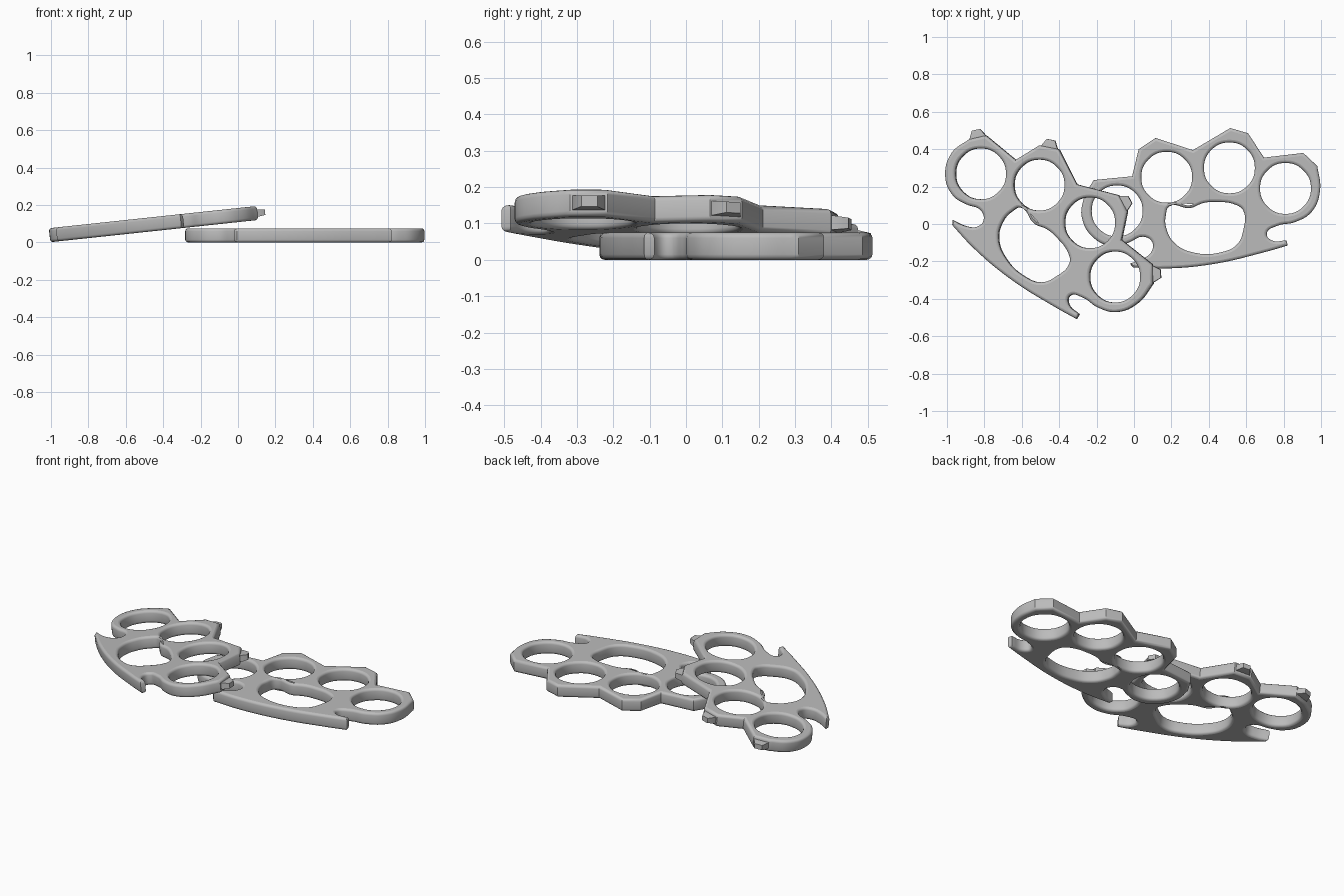
import bpy, math
from mathutils import Matrix, Vector

if "Cube" in bpy.data.objects:
    bpy.data.objects.remove(bpy.data.objects["Cube"], do_unlink=True)

THICK, BEVEL = 0.075, 0.015
steel = bpy.data.materials.new("grey steel")
steel.diffuse_color = (0.5, 0.5, 0.5, 1)
steel.use_nodes = True
steel.node_tree.nodes["Principled BSDF"].inputs["Base Color"].default_value = (0.5, 0.5, 0.5, 1)

# finger holes, and the short flat facet on the crown of each knuckle
HOLES = [(-0.09, 0.07), (0.175, 0.25), (0.51, 0.30), (0.81, 0.19)]
FACETS = [((-0.265, 0.155), (-0.215, 0.235)), ((0.025, 0.40), (0.115, 0.46)),
          ((0.515, 0.513), (0.61, 0.485)), ((0.905, 0.38), (0.98, 0.31))]
VALLEYS = [(-0.01, 0.255), (0.315, 0.395), (0.695, 0.355)]

# lower edge: right ring, right hook, palm, left hook, left ring (smooth points)
RIGHT_RING = [(0.995, 0.18), (0.95, 0.065), (0.86, 0.01), (0.765, -0.01),
              (0.71, -0.05), (0.735, -0.087)]
PALM = [(0.70, -0.15), (0.43, -0.213), (0.165, -0.238)]
LEFT_RING = [(0.05, -0.185), (0.095, -0.145), (0.098, -0.098), (0.05, -0.068),
             (-0.03, -0.10), (-0.11, -0.118), (-0.215, -0.075), (-0.28, 0.04)]
GRIP = [(0.19, 0.095), (0.30, 0.085), (0.37, 0.112), (0.43, 0.118), (0.55, 0.10),
        (0.585, 0.07), (0.585, -0.03), (0.55, -0.11), (0.47, -0.15), (0.33, -0.155),
        (0.22, -0.105), (0.172, -0.02), (0.17, 0.045)]


def outline():
    """Outer contour as (point, is_sharp) pairs."""
    pts = []
    for i, facet in enumerate(FACETS):
        pts += [(p, True) for p in facet]
        if i < len(VALLEYS):
            pts.append((VALLEYS[i], True))
    pts += [(p, False) for p in RIGHT_RING]
    pts += [((0.815, -0.087), True), ((0.822, -0.115), True)]
    pts += [(p, False) for p in PALM]
    pts += [((-0.005, -0.232), True), ((-0.022, -0.212), True)]
    pts += [(p, False) for p in LEFT_RING]
    return pts


def circle(c, r, n=8):
    return [((c[0] + r * math.cos(2 * math.pi * k / n),
              c[1] + r * math.sin(2 * math.pi * k / n)), False) for k in range(n)]


def add_spline(curve, pts):
    s = curve.splines.new("BEZIER")
    s.bezier_points.add(len(pts) - 1)
    s.use_cyclic_u = True
    s.resolution_u = 6
    for bp, (p, sharp) in zip(s.bezier_points, pts):
        bp.co = (p[0], p[1], 0)
        bp.handle_left_type = bp.handle_right_type = "VECTOR" if sharp else "AUTO"


def finish(ob, matrix):
    ob.matrix_world = matrix
    bpy.ops.object.select_all(action="DESELECT")
    ob.select_set(True)
    bpy.context.view_layer.objects.active = ob
    if ob.type == "CURVE":
        bpy.ops.object.convert(target="MESH")
        ob = bpy.context.object
    bpy.ops.object.shade_smooth_by_angle(angle=math.radians(35))


def grip_plate(name, matrix):
    """Flat plate with four finger holes, a palm hole and rounded rims."""
    cu = bpy.data.curves.new(name, "CURVE")
    cu.dimensions = "2D"
    cu.fill_mode = "BOTH"
    cu.extrude = THICK / 2 - BEVEL
    cu.bevel_depth = BEVEL
    cu.bevel_resolution = 2
    cu.offset = -BEVEL
    add_spline(cu, outline())
    for h in HOLES:
        add_spline(cu, circle(h, 0.136))
    add_spline(cu, [(p, False) for p in GRIP])
    cu.materials.append(steel)
    ob = bpy.data.objects.new(name, cu)
    bpy.context.collection.objects.link(ob)
    finish(ob, matrix)


def stud(name, facet, matrix):
    """Small tapered block standing out from a knuckle facet."""
    a, b = (Vector((p[0], p[1], 0)) for p in facet)
    along = (b - a).normalized()
    out = Vector((-along.y, along.x, 0))
    mid = (a + b) / 2
    verts = []
    for half, depth, h in ((0.045, -0.02, 0.02), (0.045, 0.0, 0.02), (0.022, 0.042, 0.015)):
        for sx, sz in ((-1, -1), (1, -1), (1, 1), (-1, 1)):
            verts.append(mid + along * half * sx + out * depth + Vector((0, 0, h * sz)))
    faces = [(3, 2, 1, 0), (8, 9, 10, 11)]
    for r in (0, 4):
        for k in range(4):
            n = (k + 1) % 4
            faces.append((r + k, r + n, r + 4 + n, r + 4 + k))
    me = bpy.data.meshes.new(name)
    me.from_pydata(verts, [], faces)
    me.materials.append(steel)
    ob = bpy.data.objects.new(name, me)
    bpy.context.collection.objects.link(ob)
    finish(ob, matrix)


# plate lying flat
grip_plate("flat_plate", Matrix.Translation((0, 0, THICK / 2)))

# second plate, turned and leaning on the first, with studs on its knuckles
centre = Vector((0.351, 0.2025, 0))
lean = (Matrix.Translation((-0.414, 0.05, 0.102))
        @ Matrix.Rotation(math.radians(-6.1), 4, "Y")
        @ Matrix.Rotation(math.radians(-45), 4, "Z")
        @ Matrix.Translation(-centre))
grip_plate("leaning_plate", lean)
for number, f in enumerate(FACETS, 1):
    stud(f"knuckle_stud_{number}", f, lean)
